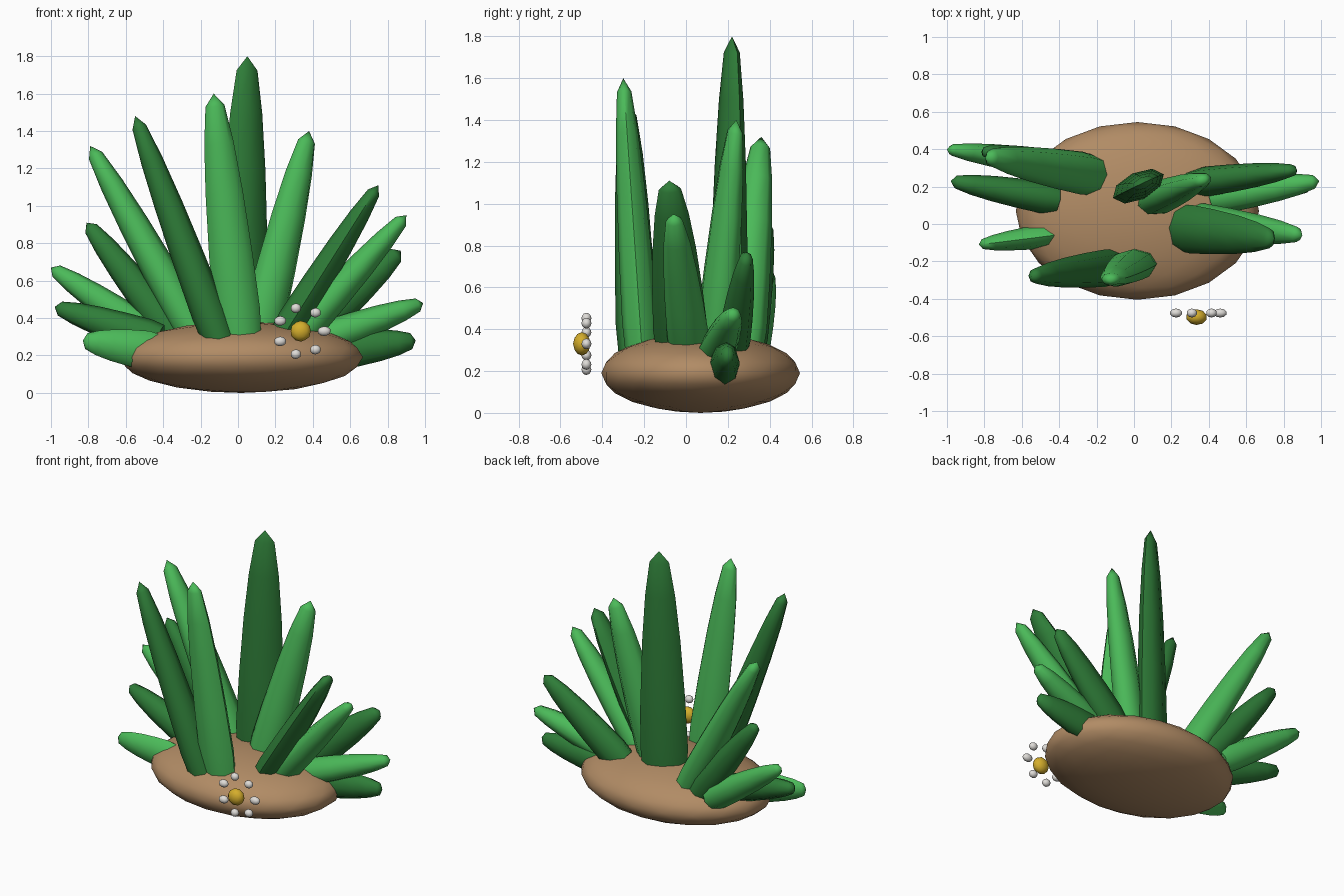
import bpy, bmesh
from math import sin, cos, tau, radians
from mathutils import Matrix, Vector

cube = bpy.data.objects.get("Cube")
if cube:
    bpy.data.objects.remove(cube, do_unlink=True)


def material(name, rgb):
    m = bpy.data.materials.new(name)
    m.use_nodes = True
    m.diffuse_color = (*rgb, 1)
    m.node_tree.nodes["Principled BSDF"].inputs["Base Color"].default_value = (*rgb, 1)
    return m


LIGHT = material("light_green", (0.07, 0.49, 0.1))
DARK = material("dark_green", (0.028, 0.205, 0.04))
BROWN = material("earth_brown", (0.44, 0.26, 0.13))
YELLOW = material("flower_yellow", (0.66, 0.42, 0.025))
WHITE = material("petal_white", (0.74, 0.72, 0.69))


def finish(bm, name, mat, angle):
    mesh = bpy.data.meshes.new(name)
    bmesh.ops.recalc_face_normals(bm, faces=bm.faces)
    bm.to_mesh(mesh)
    bm.free()
    mesh.materials.append(mat)
    ob = bpy.data.objects.new(name, mesh)
    bpy.context.collection.objects.link(ob)
    bpy.ops.object.select_all(action='DESELECT')
    ob.select_set(True)
    bpy.context.view_layer.objects.active = ob
    bpy.ops.object.shade_smooth_by_angle(angle=radians(angle))
    return ob


def ellipsoid(name, centre, radii, mat, detail, angle=60):
    bm = bmesh.new()
    bmesh.ops.create_icosphere(bm, subdivisions=detail, radius=1)
    for v in bm.verts:
        v.co = Vector(c * r for c, r in zip(v.co, radii)) + Vector(centre)
    return finish(bm, name, mat, angle)


# Blade profile: position along the length, share of the full width
PROFILE = [(0, 0.92), (0.12, 1), (0.35, 0.93), (0.6, 0.8), (0.8, 0.63), (0.95, 0.41)]
SIDES = 8


def leaf(name, base, tip, width, depth, twist, mat):
    base, tip = Vector(base), Vector(tip)
    axis = tip - base
    across = Vector((axis.z, 0, -axis.x)).normalized()
    across = Matrix.Rotation(radians(twist), 3, axis) @ across
    through = axis.cross(across).normalized()
    bm = bmesh.new()
    rings = []
    for t, s in PROFILE:
        centre = base + axis * t
        rings.append([bm.verts.new(centre
                                   + across * (cos(tau * i / SIDES) * s * width / 2)
                                   + through * (sin(tau * i / SIDES) * s * depth / 2))
                      for i in range(SIDES)])
    point = bm.verts.new(tip)
    for i in range(SIDES):
        j = (i + 1) % SIDES
        for lo, hi in zip(rings, rings[1:]):
            bm.faces.new((lo[i], lo[j], hi[j], hi[i]))
        bm.faces.new((rings[-1][i], rings[-1][j], point))
    bm.faces.new(rings[0])
    return finish(bm, name, mat, 60)


# Earth mound
ellipsoid("mound", (0.018, 0.07, 0.19), (0.65, 0.475, 0.19), BROWN, 3)

# Leaves fan outwards on each side, alternating in colour:
# base, tip, width, depth, twist in degrees
left_fan = [
    ((0.02, 0.2, 0.28), (0.05, 0.22, 1.8), 0.3, 0.15, 25),
    ((0.11, 0.13, 0.28), (0.38, 0.24, 1.4), 0.24, 0.18, 20),
    ((0.24, -0.02, 0.3), (0.75, -0.08, 1.11), 0.17, 0.26, 0),
    ((0.3, 0.02, 0.28), (0.9, -0.06, 0.95), 0.18, 0.2, 0),
    ((0.33, 0.22, 0.29), (0.87, 0.29, 0.76), 0.22, 0.16, 0),
    ((0.43, 0.14, 0.28), (0.99, 0.23, 0.48), 0.18, 0.18, 0),
    ((0.48, 0.18, 0.22), (0.95, 0.2, 0.28), 0.21, 0.15, 0),
]
right_fan = [
    ((0.01, -0.21, 0.28), (-0.13, -0.3, 1.6), 0.25, 0.17, 0),
    ((-0.1, -0.23, 0.28), (-0.55, -0.28, 1.48), 0.19, 0.2, 0),
    ((-0.21, 0.26, 0.28), (-0.79, 0.36, 1.32), 0.2, 0.23, 0),
    ((-0.32, 0.3, 0.28), (-0.81, 0.39, 0.91), 0.19, 0.16, 0),
    ((-0.42, 0.32, 0.28), (-1, 0.4, 0.67), 0.18, 0.15, 0),
    ((-0.42, 0.13, 0.28), (-0.98, 0.23, 0.46), 0.19, 0.17, 0),
    ((-0.44, -0.06, 0.22), (-0.83, -0.11, 0.28), 0.21, 0.13, 0),
]
for side, fan, tones in (("left", left_fan, (DARK, LIGHT)),
                         ("right", right_fan, (LIGHT, DARK))):
    for n, shape in enumerate(fan):
        leaf(f"{side}_leaf_{n + 1}", *shape, tones[n % 2])

# Flower: domed heart with a ring of small petals
ellipsoid("flower_heart", (0.335, -0.498, 0.33), (0.056, 0.042, 0.056), YELLOW, 2)
PETALS = 7
for n in range(PETALS):
    a = tau * n / PETALS
    ellipsoid(f"petal_{n + 1}", (0.337 + 0.124 * cos(a), -0.476, 0.33 + 0.126 * sin(a)),
              (0.028 + 0.008 * abs(cos(a)) ** 4, 0.024, 0.026), WHITE, 2)
